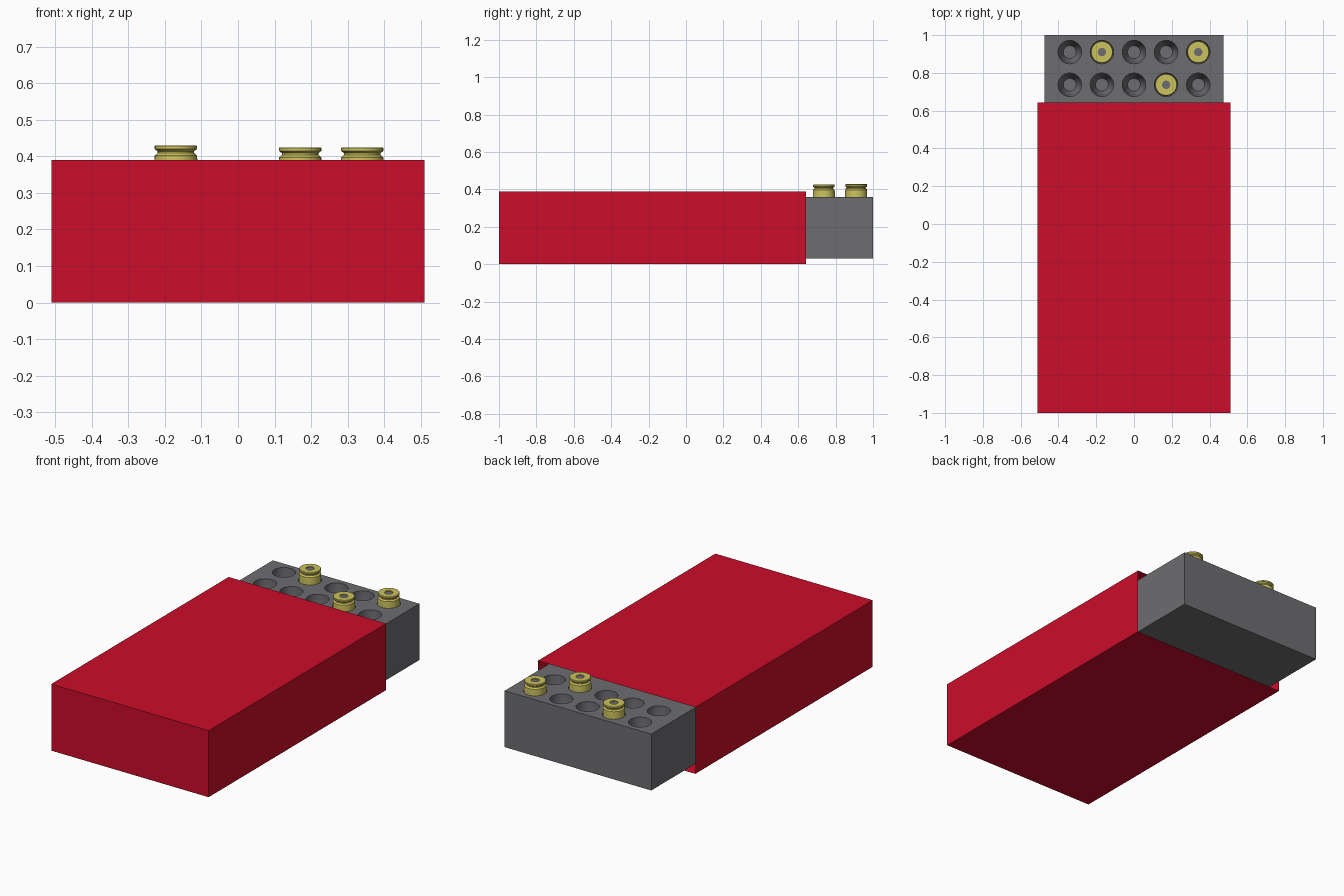
import bpy, bmesh, math
from mathutils import Matrix, Vector

if "Cube" in bpy.data.objects:
    bpy.data.objects.remove(bpy.data.objects["Cube"])


def material(name, rgb):
    m = bpy.data.materials.new(name)
    m.diffuse_color = (*rgb, 1)
    m.use_nodes = True
    m.node_tree.nodes["Principled BSDF"].inputs["Base Color"].default_value = m.diffuse_color
    return m


RED = material("red card", (0.60, 0.004, 0.023))
GREY = material("grey plastic", (0.155, 0.153, 0.165))
BRASS = material("brass", (0.60, 0.54, 0.11))


def finish(name, bm, *mats):
    bmesh.ops.recalc_face_normals(bm, faces=bm.faces)
    me = bpy.data.meshes.new(name)
    bm.to_mesh(me)
    bm.free()
    ob = bpy.data.objects.new(name, me)
    bpy.context.collection.objects.link(ob)
    for m in mats:
        me.materials.append(m)
    return ob


def box(lo, hi):
    bm = bmesh.new()
    lo, hi = Vector(lo), Vector(hi)
    size = hi - lo
    bmesh.ops.create_cube(bm, size=1, matrix=Matrix.Translation((lo + hi) / 2)
                          @ Matrix.Diagonal((*size, 1)))
    return bm


def lathe(bm, profile, centre, sides=32):
    """Closed solid of revolution from (radius, z) points, capped at both ends."""
    rings = []
    for r, z in profile:
        rings.append([bm.verts.new((centre[0] + r * math.cos(2 * math.pi * i / sides),
                                    centre[1] + r * math.sin(2 * math.pi * i / sides), z))
                      for i in range(sides)])
    for a, b in zip(rings, rings[1:]):
        for i in range(sides):
            j = (i + 1) % sides
            bm.faces.new((a[i], a[j], b[j], b[i]))
    bm.faces.new(rings[0][::-1])
    return bm.faces.new(rings[-1])


def smooth(ob):
    bpy.ops.object.select_all(action='DESELECT')
    ob.select_set(True)
    bpy.context.view_layer.objects.active = ob
    bpy.ops.object.shade_smooth_by_angle(angle=math.radians(35))


# Outer sleeve: closed at the front, open at the back
bm = box((-0.51, -1, 0), (0.51, 0.642, 0.39))
bm.faces.ensure_lookup_table()
back = max(bm.faces, key=lambda f: f.calc_center_median().y)
bmesh.ops.inset_region(bm, faces=[back], thickness=0.0295)
bmesh.ops.translate(bm, verts=back.verts, vec=(0, -1.6, 0))
finish("sleeve", bm, RED)

# Inner tray, pulled part way out of the sleeve
tray = finish("tray", box((-0.475, -0.9, 0.03), (0.475, 1, 0.36)), GREY)

# Tapered sockets cut into the tray
XS = [-0.34, -0.17, 0, 0.17, 0.34]
YS = [0.737, 0.91]
bm = bmesh.new()
for x in XS:
    for y in YS:
        lathe(bm, [(0.034, 0.16), (0.050, 0.20), (0.062, 0.32), (0.062, 0.40)], (x, y))
cutter = finish("socket_cutter", bm, GREY)
cutter.hide_render = True
mod = tray.modifiers.new("sockets", 'BOOLEAN')
mod.operation = 'DIFFERENCE'
mod.solver = 'EXACT'
mod.object = cutter
bpy.context.view_layer.objects.active = tray
bpy.ops.object.modifier_apply(modifier=mod.name)
bpy.data.objects.remove(cutter)
smooth(tray)

# Brass cases standing rim-up in three of the sockets
CASE = [(0.059, 0.25), (0.059, 0.380), (0.058, 0.397), (0.050, 0.404), (0.050, 0.409),
        (0.058, 0.415), (0.058, 0.423), (0.056, 0.425), (0.022, 0.425), (0.022, 0.421)]
for n, (x, y, lift) in enumerate([(XS[1], YS[1], 0.005), (XS[4], YS[1], 0), (XS[3], YS[0], 0)]):
    bm = bmesh.new()
    cap = lathe(bm, [(r, z + lift) for r, z in CASE], (x, y))
    cap.material_index = 1   # recessed grey centre
    smooth(finish(f"case_{n + 1}", bm, BRASS, GREY))
